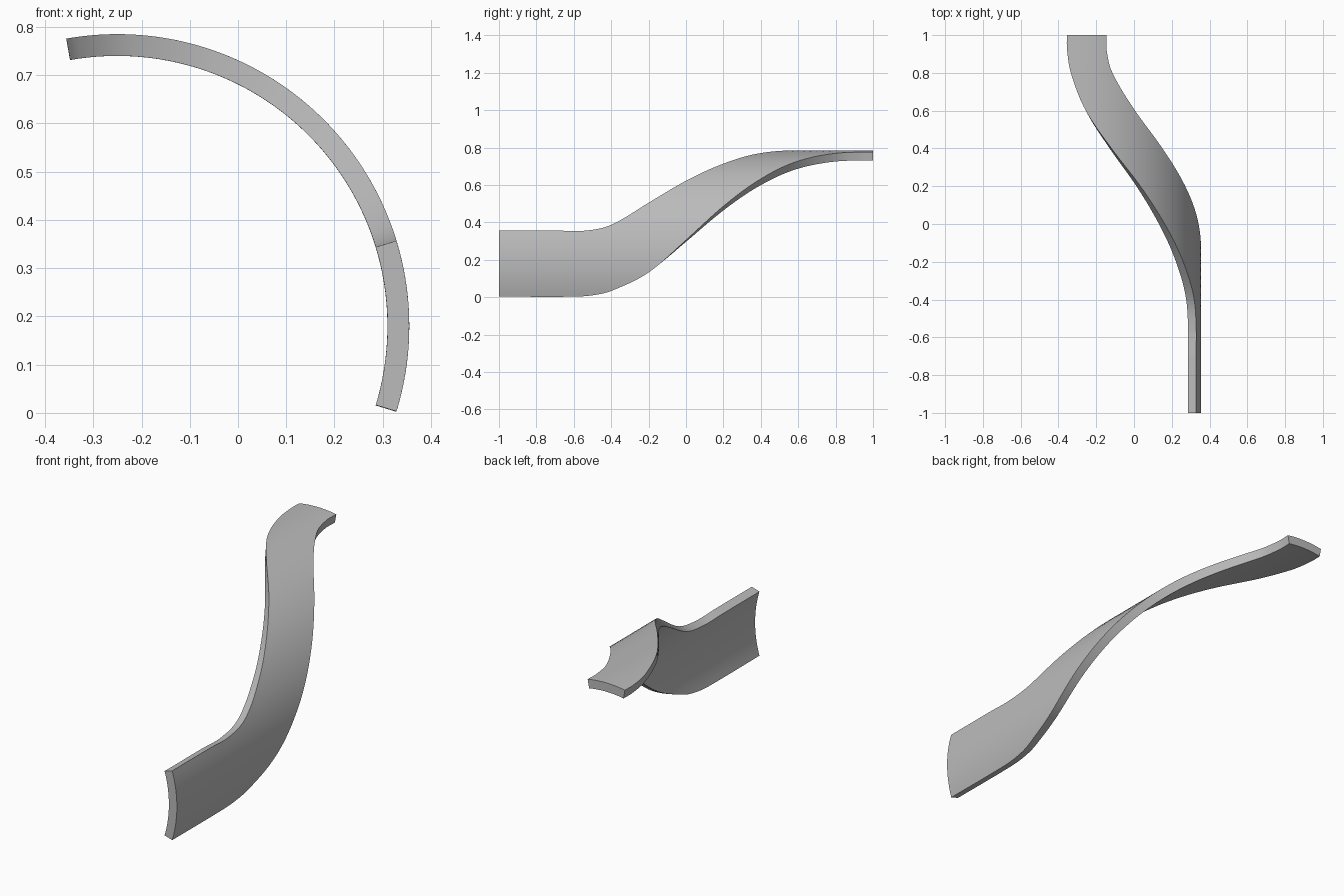
import bpy, bmesh, math

if "Cube" in bpy.data.objects:
    bpy.data.objects.remove(bpy.data.objects["Cube"], do_unlink=True)

# Horizontal axis of the tube the strip is cut from
AXIS_X, AXIS_Z, OUTER, INNER = -0.25, 0.18, 0.605, 0.56

# Side edges of the strip: (y, angle in degrees about the axis)
UPPER_EDGE = [(-1, 17), (-0.7, 17), (-0.55, 16.8), (-0.4, 20), (-0.2, 32.5),
              (0, 47), (0.2, 62), (0.4, 77.5), (0.6, 90.5), (0.8, 98), (0.93, 100), (1, 100)]
LOWER_EDGE = [(-1, -17), (-0.6, -17), (-0.5, -16.3), (-0.4, -14), (-0.2, -4.5),
              (0, 12), (0.2, 30.5), (0.4, 48.5), (0.6, 65), (0.8, 77), (0.92, 80), (1, 80)]


def smooth_edge(points, y):
    """Cubic interpolation of an edge angle at y."""
    last = len(points) - 1
    i = next((k for k in range(last) if y <= points[k + 1][0]), last - 1)

    def slope(k):
        a, b = points[max(k - 1, 0)], points[min(k + 1, last)]
        return (b[1] - a[1]) / (b[0] - a[0])

    (y0, a0), (y1, a1) = points[i], points[i + 1]
    h = y1 - y0
    t = (y - y0) / h
    return ((1 + 2 * t) * (1 - t) ** 2 * a0 + t * t * (3 - 2 * t) * a1
            + h * t * (1 - t) * ((1 - t) * slope(i) - t * slope(i + 1)))


# Outer skin: a flat grid wrapped round the axis between the two edges
bm = bmesh.new()
bmesh.ops.create_grid(bm, x_segments=14, y_segments=100, size=1)
for v in bm.verts:
    y, side = v.co.y, (v.co.x + 1) / 2
    low, high = smooth_edge(LOWER_EDGE, y), smooth_edge(UPPER_EDGE, y)
    angle = math.radians(low + (high - low) * side)
    v.co = (AXIS_X + OUTER * math.cos(angle), y, AXIS_Z + OUTER * math.sin(angle))

# Thickness: a second skin moved radially towards the axis
skin = bm.faces[:]
copy = bmesh.ops.extrude_face_region(bm, geom=skin, use_keep_orig=True)
ratio = INNER / OUTER
for v in copy["geom"]:
    if isinstance(v, bmesh.types.BMVert):
        v.co.x = AXIS_X + (v.co.x - AXIS_X) * ratio
        v.co.z = AXIS_Z + (v.co.z - AXIS_Z) * ratio
bmesh.ops.recalc_face_normals(bm, faces=bm.faces[:])

mesh = bpy.data.meshes.new("curved_strip")
bm.to_mesh(mesh)
bm.free()
strip = bpy.data.objects.new("curved_strip", mesh)
bpy.context.collection.objects.link(strip)

# Plain grey finish
grey = bpy.data.materials.new("plain_grey")
grey.use_nodes = True
colour = (0.5, 0.5, 0.5, 1)
grey.diffuse_color = colour
grey.node_tree.nodes["Principled BSDF"].inputs["Base Color"].default_value = colour
mesh.materials.append(grey)

bpy.ops.object.select_all(action="DESELECT")
strip.select_set(True)
bpy.context.view_layer.objects.active = strip
bpy.ops.object.shade_smooth_by_angle(angle=math.radians(35))
